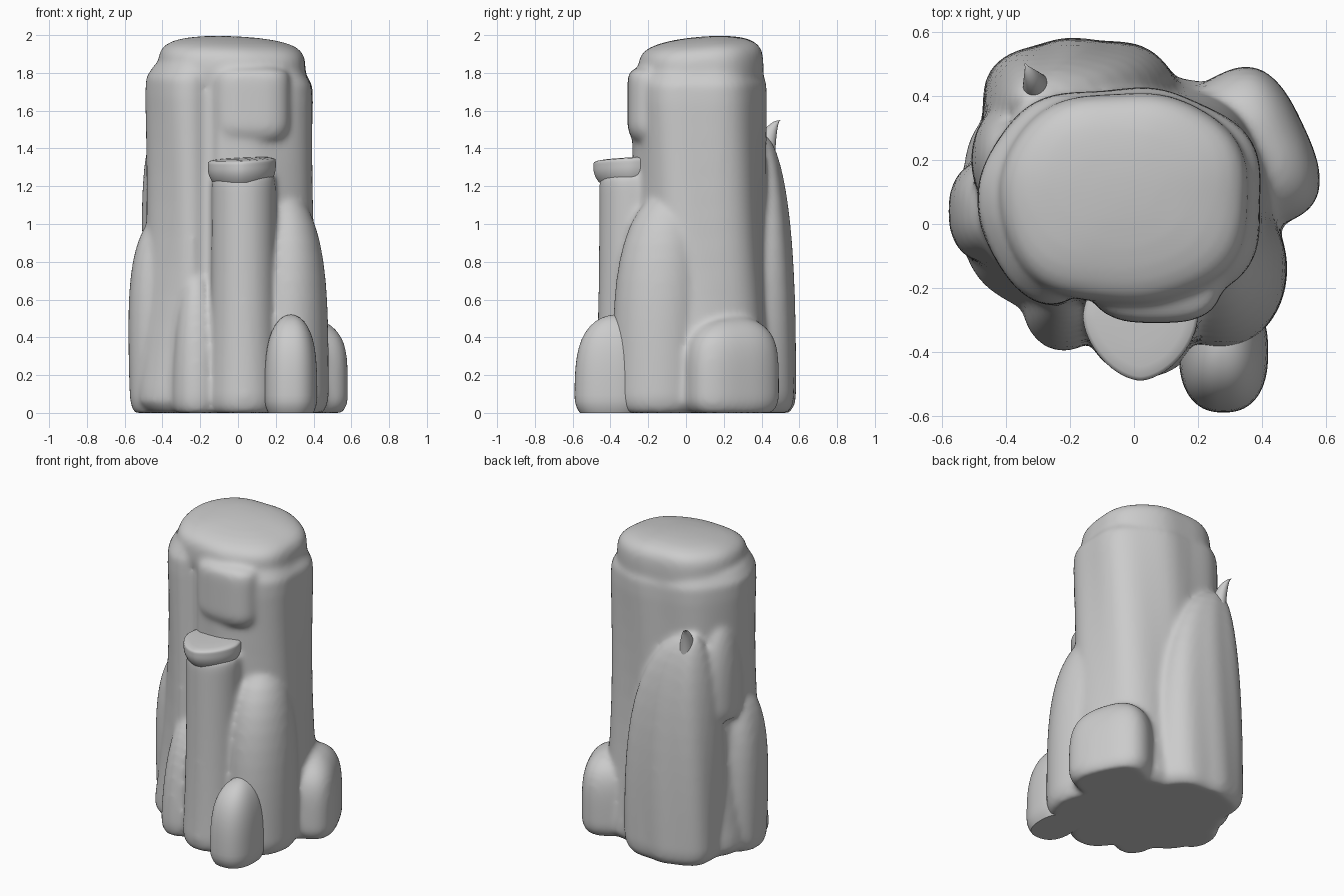
import bpy
import math
from mathutils import Matrix, Vector

if "Cube" in bpy.data.objects:
    bpy.data.objects.remove(bpy.data.objects["Cube"], do_unlink=True)

SEGMENTS = 64
LEVELS = 18

# One weathered grey for everything
GREY = (0.6, 0.6, 0.6, 1)
grey = bpy.data.materials.new("weathered_grey")
grey.use_nodes = True
grey.diffuse_color = GREY
grey.node_tree.nodes["Principled BSDF"].inputs["Base Color"].default_value = GREY


def signed_power(value, exponent):
    return math.copysign(abs(value) ** exponent, value)


def cross_section(radii, squareness, turn):
    """Rounded-box outline: a superellipse turned about its middle."""
    rotation = Matrix.Rotation(math.radians(turn), 2)
    outline = []
    for i in range(SEGMENTS):
        around = math.tau * i / SEGMENTS
        x = radii[0] * signed_power(math.cos(around), 2 / squareness)
        y = radii[1] * signed_power(math.sin(around), 2 / squareness)
        outline.append(rotation @ Vector((x, y)))
    return outline


def swell(name, middle, radii, top, floor=0.0, shoulder=4, squareness=2.4, turn=0,
          lean=(0, 0), flare=0.0, waist=0.0, tilt=(0, 0), flute=0.0, cleft=0.0, cleft_angle=0.0):
    """Upright form with a rounded foot and a domed top; a high shoulder makes the top flatter."""
    outline = cross_section(radii, squareness, turn)
    verts, faces = [], []
    for level in range(LEVELS + 1):
        # Levels crowd together at the foot and the shoulder
        rise = (1 - math.cos(math.pi * level / LEVELS)) / 2
        z = floor + (top - floor) * rise
        dome = math.sqrt(max(0, 1 - rise ** shoulder))
        foot = 1 - 0.15 * max(0, 1 - (z - floor) / 0.08) ** 2
        girth = foot * max(dome, 0.05)
        girth *= 1 + flare * (1 - rise) ** 3 - waist * math.sin(math.pi * rise)
        for arm in outline:
            around = math.atan2(arm.y, arm.x)
            ripple = 1 + flute * math.cos(around * 7 + z * 2)
            ripple -= cleft * math.exp(-((around - cleft_angle) / 0.12) ** 2)
            spoke = arm * girth * ripple
            x = middle[0] + spoke.x + lean[0] * (1 - dome)
            y = middle[1] + spoke.y + lean[1] * (1 - dome)
            verts.append((x, y, z + rise * (tilt[0] * spoke.x + tilt[1] * spoke.y)))
    for level in range(LEVELS):
        low = level * SEGMENTS
        high = low + SEGMENTS
        for i in range(SEGMENTS):
            j = (i + 1) % SEGMENTS
            faces.append((low + i, low + j, high + j, high + i))
    faces.append(tuple(reversed(range(SEGMENTS))))
    faces.append(tuple(range(len(verts) - SEGMENTS, len(verts))))

    mesh = bpy.data.meshes.new(name)
    mesh.from_pydata(verts, [], faces)
    mesh.materials.append(grey)
    part = bpy.data.objects.new(name, mesh)
    bpy.context.collection.objects.link(part)
    select([part])
    bpy.ops.object.shade_smooth_by_angle(angle=math.radians(50))
    return part


def select(parts):
    bpy.ops.object.select_all(action="DESELECT")
    for part in parts:
        part.select_set(True)
    bpy.context.view_layer.objects.active = parts[0]


def blend(parts):
    """Grow the parts into one skin and soften the joins; the first part keeps its name."""
    select(parts)
    bpy.ops.object.join()
    skin = parts[0].modifiers.new("skin", "REMESH")
    skin.mode = "VOXEL"
    skin.voxel_size = 0.016
    skin.use_smooth_shade = True
    soften = parts[0].modifiers.new("soften", "SMOOTH")
    soften.factor = 0.5
    soften.iterations = 12


# Fluted trunk with a cleft running down its front
trunk = swell("trunk", middle=(-0.04, 0.07), radii=(0.45, 0.36), top=1.88, shoulder=50,
              flare=0.15, waist=0.04, tilt=(-0.05, 0), flute=0.02,
              cleft=0.16, cleft_angle=math.radians(-112))

# Tilted cap rising from the trunk rim
cap = swell("trunk_cap", middle=(-0.03, 0.08), radii=(0.39, 0.33), floor=1.7, top=1.99,
            shoulder=8, tilt=(-0.04, 0.08), flute=0.01)

# Slab of bark overhanging the front, beside the cleft
slab = swell("front_slab", middle=(0.07, -0.14), radii=(0.21, 0.17), floor=1.45, top=1.84,
             shoulder=20, squareness=3)

# Broken branch up the front, widening towards the ground
branch = swell("front_branch", middle=(0.03, -0.28), radii=(0.17, 0.18), top=1.29,
               shoulder=90, squareness=2, flare=0.15)

# Big root swelling up the back, narrowing towards the twig
back_root = swell("back_root", middle=(-0.16, 0.35), radii=(0.32, 0.23), top=1.48,
                  shoulder=3, lean=(-0.18, 0.05), flute=0.02)

# Long ridges on both sides of the trunk, and a bulge higher up
left_ridge = swell("left_ridge", middle=(0.27, -0.14), radii=(0.21, 0.25), top=1.2,
                   shoulder=4, squareness=2, lean=(-0.05, 0.1))
right_ridge = swell("right_ridge", middle=(-0.43, 0.04), radii=(0.155, 0.17), top=1.08,
                    shoulder=5, flare=-0.1, lean=(0.08, 0))
bulge = swell("right_bulge", middle=(-0.4, 0.2), radii=(0.11, 0.17), floor=0.9, top=1.55,
              shoulder=3, squareness=2)

# Small root beside the cleft
front_root = swell("front_root", middle=(-0.22, -0.25), radii=(0.13, 0.15), top=0.8,
                   shoulder=2, squareness=2, lean=(0, 0.1))

# Wide knob at the rear corner
side_knob = swell("side_knob", middle=(0.38, 0.24), radii=(0.165, 0.255), top=0.51,
                  shoulder=6, squareness=2.8, turn=25, tilt=(-0.15, 0))

blend([trunk, cap, slab, branch, back_root, left_ridge, right_ridge, bulge, front_root, side_knob])

# Lip around the flat end of the broken branch
swell("front_branch_lip", middle=(0.02, -0.29), radii=(0.18, 0.2), floor=1.22, top=1.35,
      shoulder=30, squareness=1.7, tilt=(0.05, 0.05))

# Bent twig at the tip of the back root
swell("twig", middle=(-0.3, 0.41), radii=(0.05, 0.06), floor=1.25, top=1.55,
      shoulder=2, squareness=2, lean=(-0.04, 0.09))

# Rounded knob at the front corner
swell("front_knob", middle=(0.28, -0.4), radii=(0.14, 0.19), top=0.52, lean=(0, 0.03))
